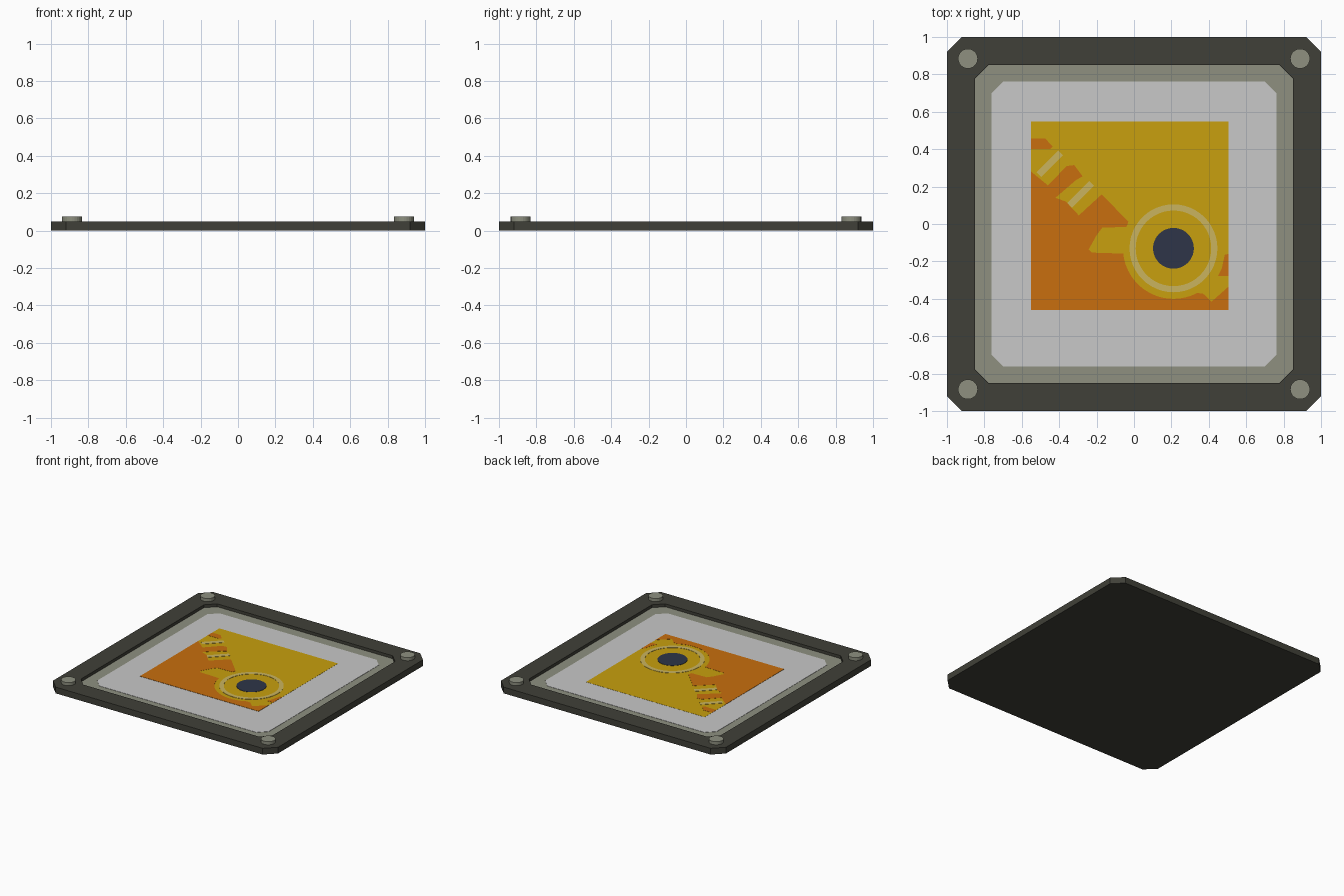
import bpy, bmesh, math

if "Cube" in bpy.data.objects:
    bpy.data.objects.remove(bpy.data.objects["Cube"])


def mat(name, rgb):
    m = bpy.data.materials.new(name)
    lin = [((c / 255 + 0.055) / 1.055) ** 2.4 if c > 10 else c / 3295 for c in rgb]
    m.diffuse_color = (*lin, 1)
    m.use_nodes = True
    m.node_tree.nodes["Principled BSDF"].inputs["Base Color"].default_value = m.diffuse_color
    return m


DARK = mat("dark grey", (64, 64, 56))
STONE = mat("stone grey", (142, 144, 128))
LIGHT = mat("light grey", (200, 200, 200))
YELLOW = mat("yellow", (200, 160, 14))
ORANGE = mat("orange", (200, 110, 14))
CREAM = mat("cream", (202, 180, 95))
NAVY = mat("navy", (46, 53, 72))


def octagon(h, c):
    k = h - c
    return [(h, -k), (h, k), (k, h), (-k, h), (-h, k), (-h, -k), (-k, -h), (k, -h)]


def circle(cx, cy, r, n=48):
    return [(cx + r * math.cos(2 * math.pi * i / n), cy + r * math.sin(2 * math.pi * i / n)) for i in range(n)]


def finish(name, bm, material):
    bmesh.ops.recalc_face_normals(bm, faces=bm.faces)
    me = bpy.data.meshes.new(name)
    bm.to_mesh(me)
    bm.free()
    me.materials.append(material)
    ob = bpy.data.objects.new(name, me)
    bpy.context.collection.objects.link(ob)
    return ob


def loft(name, sections, material):
    """Join equal-sized outlines [(points, z), ...] and cap both ends."""
    bm = bmesh.new()
    rings = [[bm.verts.new((x, y, z)) for x, y in pts] for pts, z in sections]
    n = len(rings[0])
    for a, b in zip(rings, rings[1:]):
        for i in range(n):
            j = (i + 1) % n
            bm.faces.new((a[i], a[j], b[j], b[i]))
    bm.faces.new(rings[0][::-1])
    bm.faces.new(rings[-1])
    return finish(name, bm, material)


def plate(name, pts, z0, z1, material):
    return loft(name, [(pts, z0), (pts, z1)], material)


# Tray: outer wall, flat rim, inner wall and recessed floor in one loft
FLOOR = 0.025
loft("tray_frame", [(octagon(1, 0.08), 0), (octagon(1, 0.08), 0.05),
                    (octagon(0.85, 0.07), 0.05), (octagon(0.85, 0.07), FLOOR)], DARK)
plate("recessed_border", octagon(0.849, 0.07), FLOOR - 0.01, FLOOR + 0.002, STONE)
plate("backing_panel", octagon(0.763, 0.065), FLOOR, FLOOR + 0.004, LIGHT)

# Corner studs
for sx in (-1, 1):
    for sy in (-1, 1):
        plate("corner_stud", circle(sx * 0.888, sy * 0.884, 0.053, 24), 0.04, 0.075, STONE)

# Artwork, stacked as very thin plates
Z = FLOOR + 0.004
L, R, B, T = -0.55, 0.505, -0.46, 0.548
CX, CY = 0.211, -0.13
plate("yellow_square", [(L, B), (R, B), (R, T), (L, T)], Z - 0.001, Z + 0.001, YELLOW)

arc = [(CX + 0.27 * math.cos(math.radians(a)), CY + 0.27 * math.sin(math.radians(a)))
       for a in range(186, 299, 4)]
teeth = [(L, 0.28), (-0.46, 0.206), (-0.36, 0.31), (-0.32, 0.315), (-0.275, 0.255),
         (-0.31, 0.235), (-0.42, 0.14), (-0.365, 0.12), (-0.295, 0.046), (-0.173, 0.158),
         (-0.03, 0.013), (-0.04, -0.015), (-0.17, -0.02), (-0.2, -0.06),
         (-0.243, -0.137), (-0.225, -0.153)]
tail = [(0.37, -0.373), (0.415, -0.415), (R, -0.335), (R, B), (L, B)]
plate("orange_field", teeth + arc + tail, Z, Z + 0.002, ORANGE)
plate("orange_corner_patch", [(L, 0.40), (-0.45, 0.40), (-0.435, 0.415), (-0.475, 0.457), (L, 0.457)],
      Z, Z + 0.002, ORANGE)
plate("orange_edge_patch", [(R, -0.277), (0.45, -0.277), (0.47, -0.235), (0.485, -0.165), (R, -0.16)],
      Z, Z + 0.002, ORANGE)


# Cream diagonal bars
def bar(x, y, length=0.165, width=0.036):
    d = math.sqrt(0.5)
    return [(x + d * (u * length - v * width), y + d * (u * length + v * width))
            for u, v in ((-.5, -.5), (.5, -.5), (.5, .5), (-.5, .5))]


for x, y in ((-0.45, 0.322), (-0.285, 0.158)):
    plate("cream_bar", bar(x, y), Z, Z + 0.003, CREAM)

# Cream ring and navy hub
bm = bmesh.new()
loops = [[bm.verts.new((x, y, z)) for x, y in circle(CX, CY, r)]
         for r, z in ((0.235, Z), (0.235, Z + 0.003), (0.202, Z + 0.003), (0.202, Z))]
for a, b in zip(loops, loops[1:] + loops[:1]):
    for i in range(48):
        j = (i + 1) % 48
        bm.faces.new((a[i], a[j], b[j], b[i]))
finish("cream_ring", bm, CREAM)
plate("navy_hub", circle(CX, CY, 0.109), Z, Z + 0.003, NAVY)
